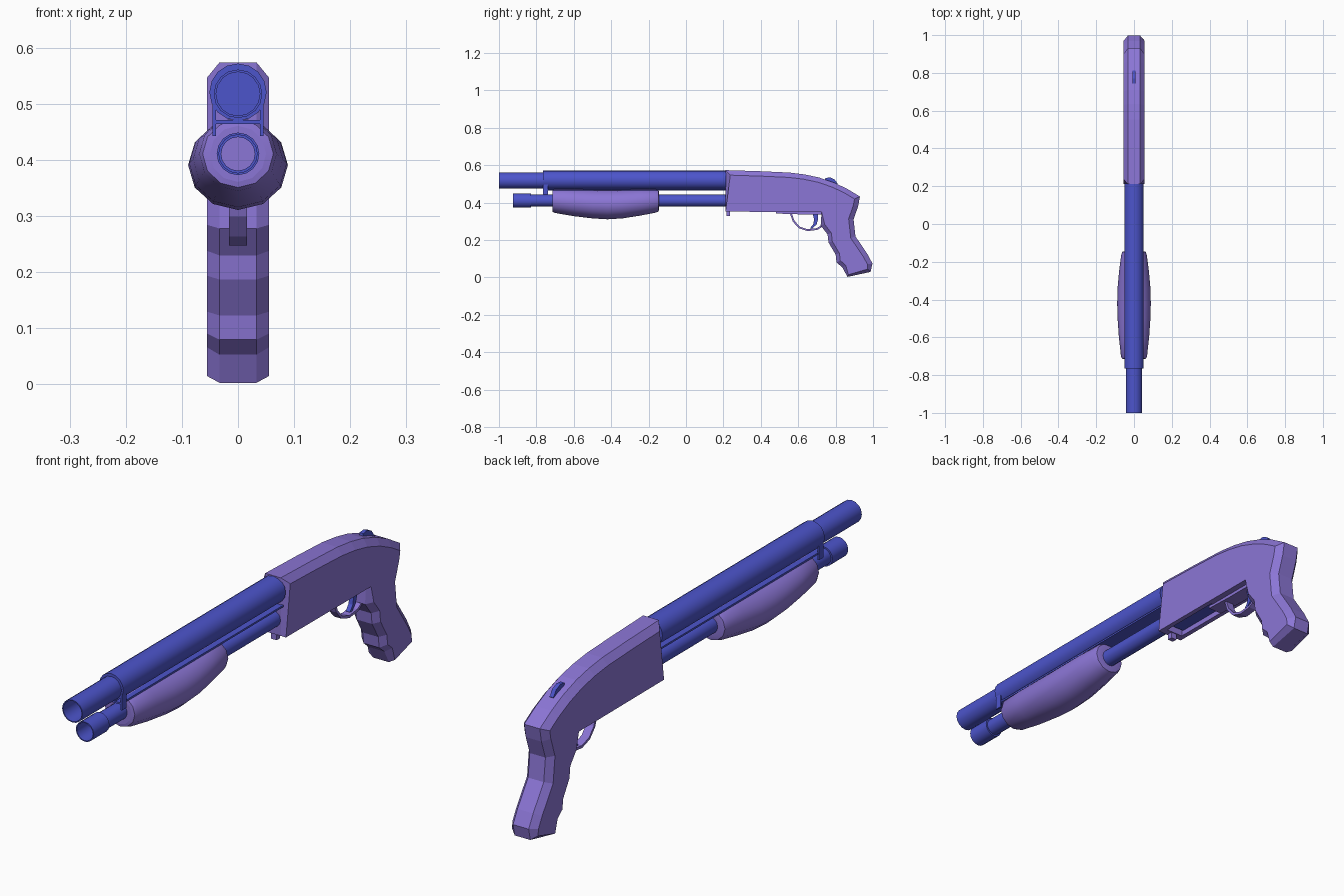
import bpy, bmesh, math
from mathutils import Vector

if "Cube" in bpy.data.objects:
    bpy.data.objects.remove(bpy.data.objects["Cube"])


def material(name, color):
    m = bpy.data.materials.new(name)
    m.diffuse_color = color
    m.use_nodes = True
    m.node_tree.nodes["Principled BSDF"].inputs["Base Color"].default_value = m.diffuse_color
    return m


PURPLE = material("purple", (0.26, 0.18, 0.67, 1))
BLUE = material("blue", (0.073, 0.09, 0.6, 1))


def finish(name, bm, mat, smooth=None):
    bmesh.ops.recalc_face_normals(bm, faces=bm.faces)
    me = bpy.data.meshes.new(name)
    bm.to_mesh(me)
    bm.free()
    ob = bpy.data.objects.new(name, me)
    bpy.context.collection.objects.link(ob)
    me.materials.append(mat)
    if smooth:
        bpy.ops.object.select_all(action='DESELECT')
        ob.select_set(True)
        bpy.context.view_layer.objects.active = ob
        bpy.ops.object.shade_smooth_by_angle(angle=math.radians(smooth))
    return ob


def loft(name, rings, mat, caps=True, smooth=None):
    """Skin a list of equally sized closed point loops."""
    bm = bmesh.new()
    loops = [[bm.verts.new(p) for p in r] for r in rings]
    n = len(loops[0])
    for a, b in zip(loops, loops[1:]):
        for i in range(n):
            bm.faces.new((a[i], a[(i + 1) % n], b[(i + 1) % n], b[i]))
    if caps:
        bm.faces.new(loops[0])
        bm.faces.new(loops[-1])
    return finish(name, bm, mat, smooth)


def circle(y, rx, rz, z, n, top=9):
    return [(rx * math.cos(2 * math.pi * i / n), y,
             min(top, z + rz * math.sin(2 * math.pi * i / n))) for i in range(n)]


def tube(name, profile, z, mat, caps, n=16):
    return loft(name, [circle(y, r, r, z, n) for y, r in profile], mat, caps, 40)


def box(name, lo, hi, mat):
    bm = bmesh.new()
    bmesh.ops.create_cube(bm, size=1)
    for v in bm.verts:
        v.co = [(a + b) / 2 + c * (b - a) for a, b, c in zip(lo, hi, v.co)]
    return finish(name, bm, mat)


def extrude(name, pts, half, mat):
    return loft(name, [[(x, y, z) for y, z in pts] for x in (-half, half)], mat)


def strip(name, path, thick, half, mat):
    """Flat band of constant thickness following a y-z path."""
    left, right = [], []
    for i, p in enumerate(path):
        d = Vector(path[min(i + 1, len(path) - 1)]) - Vector(path[max(i - 1, 0)])
        nrm = Vector((-d.y, d.x)).normalized() * thick / 2
        left.append(Vector(p) + nrm)
        right.append(Vector(p) - nrm)
    return extrude(name, left + right[::-1], half, mat)


# Body and grip: side outline (y, z, chamfer weight)
outline = [(.211, .574, 1), (.40, .568, 1), (.553, .561, 1), (.634, .551, 1), (.71, .535, 1),
           (.79, .508, 1), (.86, .475, 1), (.93, .433, 1), (.92, .38, 1), (.896, .31, 1),
           (.906, .22, 1), (.97, .125, 1), (.997, .075, 1), (.987, .03, .7), (.863, .003, .4),
           (.837, .053, .8), (.805, .08, .8), (.80, .123, .8), (.762, .187, .8),
           (.757, .23, .8), (.72, .278, .8), (.725, .35, 0), (.211, .352, 0)]
inset = []
for i, (y, z, w) in enumerate(outline):
    p, q, r = (Vector(outline[j % len(outline)][:2]) for j in (i - 1, i, i + 1))
    a, b = (q - p).normalized(), (r - q).normalized()
    na, nb = Vector((a.y, -a.x)), Vector((b.y, -b.x))
    q = q + (na + nb) / max(.6, 1 + na.dot(nb)) * .026 * w
    inset.append((max(.211, q.x), q.y))
full = [(y, z) for y, z, w in outline]
body = loft("body_and_grip", [[(x, y, z) for y, z in s] for x, s in
            ((-.055, inset), (-.033, full), (.033, full), (.055, inset))], PURPLE)

# Loading port under the body
cutter = box("port_cutter", (-.036, .24, .30), (.036, .50, .385), PURPLE)
cutter.hide_render = True
cutter.hide_set(True)
mod = body.modifiers.new("port", 'BOOLEAN')
mod.object, mod.operation, mod.solver = cutter, 'DIFFERENCE', 'EXACT'
box("loading_gate", (-.034, .25, .37), (.034, .495, .384), BLUE)

# Barrel, its sleeve and the underside rail
tube("barrel", [(-.765, .0432), (-1, .0432), (-1, .039), (-.765, .039)], .518, BLUE, False)
tube("barrel_sleeve", [(-.765, .051), (.215, .051)], .521, BLUE, True)
box("sleeve_rail", (-.042, -.765, .464), (.042, .215, .471), BLUE)

# Clamp legs beside the barrel
for side, x in (("left", -.042), ("right", .042)):
    box("clamp_leg_" + side, (x - .003, -.765, .443), (x + .003, -.738, .51), BLUE)

# Magazine tube with open end cap
tube("magazine_tube", [(.212, .032), (-.83, .032), (-.83, .038), (-.925, .038),
                       (-.925, .034), (-.835, .034), (-.835, .03), (.212, .03)],
     .411, BLUE, False)

# Pump handle: rounded belly, flattened below the barrel (y, rx, rz, centre z)
pump = [(-.715, .050, .050, .411), (-.713, .063, .060, .411), (-.70, .069, .066, .411),
        (-.60, .080, .074, .402), (-.50, .087, .078, .394), (-.42, .089, .080, .391),
        (-.34, .087, .078, .394), (-.25, .079, .073, .403), (-.165, .068, .065, .411),
        (-.147, .062, .058, .411), (-.145, .050, .050, .411)]
hollow = [(-.145, .031, .031, .411), (-.715, .031, .031, .411), pump[0]]
loft("pump_handle", [circle(y, rx, rz, z, 12, .476) for y, rx, rz, z in pump + hollow],
     PURPLE, False, 35)

# Trigger group
extrude("guard_plate", [(.48, .353), (.48, .342), (.60, .338), (.726, .338), (.726, .353)],
        .03, PURPLE)
strip("trigger_guard", [(.56, .345), (.575, .302), (.605, .268), (.65, .253),
                        (.70, .259), (.735, .28)], .01, .016, PURPLE)
extrude("trigger", [(.675, .35), (.685, .31), (.68, .285), (.663, .263), (.675, .262),
                    (.698, .283), (.706, .31), (.705, .35)], .009, BLUE)

# Safety slider on top and sling stud under the front
extrude("safety_slider", [(.74, .51), (.745, .532), (.77, .535), (.795, .524), (.812, .50),
                          (.80, .48), (.75, .48)], .008, BLUE)
box("sling_stud", (-.012, .216, .328), (.012, .236, .354), PURPLE)
